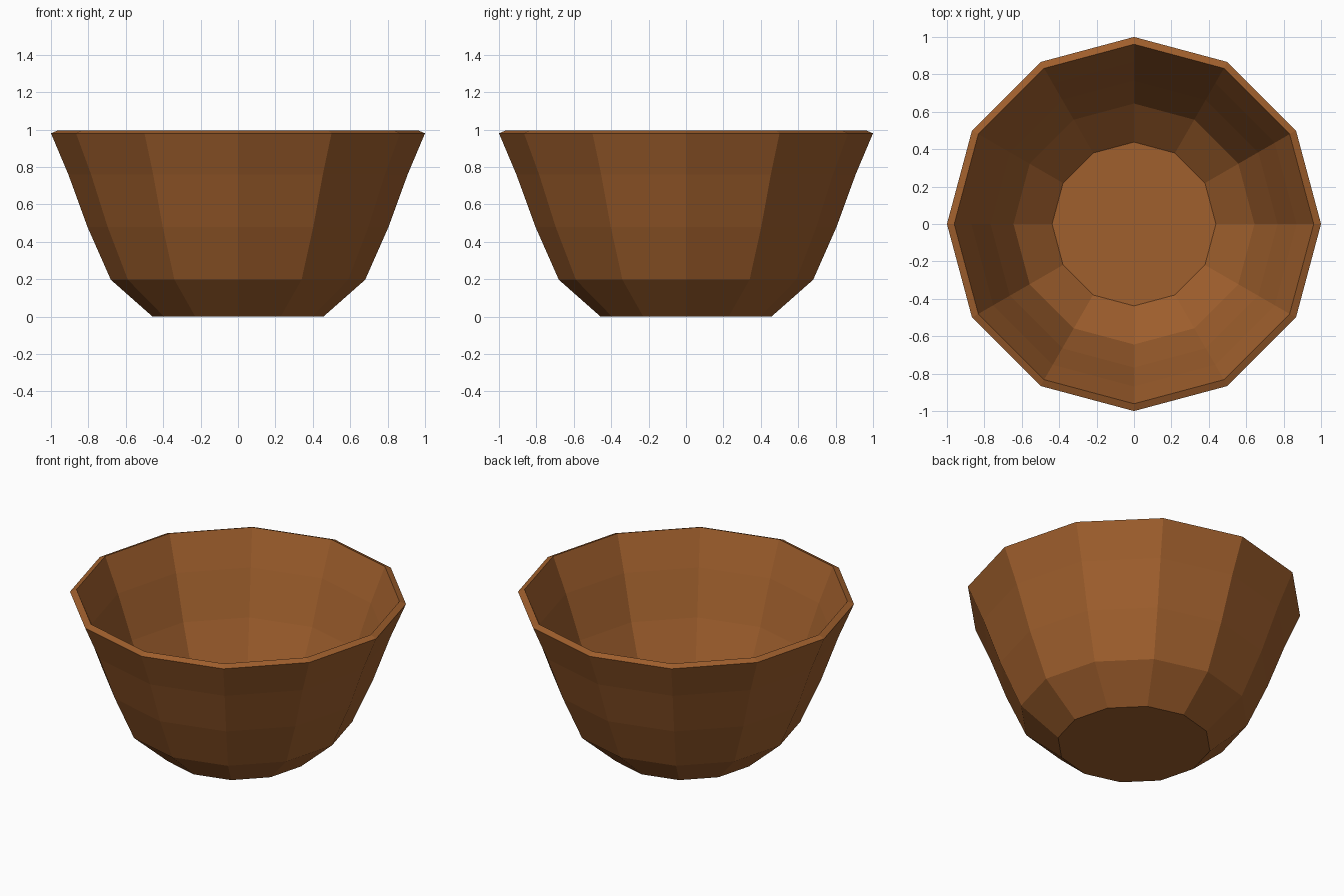
import bpy, bmesh, math

if "Cube" in bpy.data.objects:
    bpy.data.objects.remove(bpy.data.objects["Cube"])

SIDES = 12
# outer wall from base to rim, then inner wall back down to the floor (radius, z)
profile = [(0.457, 0.0), (0.68, 0.197), (0.805, 0.48), (0.907, 0.76), (1.0, 0.98),
           (0.961, 0.996), (0.869, 0.776), (0.767, 0.496), (0.644, 0.222), (0.438, 0.038)]

bm = bmesh.new()
rings = []
for r, z in profile:
    rings.append([bm.verts.new((r * math.cos(i * math.tau / SIDES),
                                r * math.sin(i * math.tau / SIDES), z))
                  for i in range(SIDES)])

# faceted walls and rim
for a, b in zip(rings, rings[1:]):
    for i in range(SIDES):
        j = (i + 1) % SIDES
        bm.faces.new((a[i], a[j], b[j], b[i]))

# flat underside and inner floor
bm.faces.new(rings[0][::-1])
bm.faces.new(rings[-1])
bmesh.ops.recalc_face_normals(bm, faces=bm.faces)

mesh = bpy.data.meshes.new("bowl")
bm.to_mesh(mesh)
bm.free()
bowl = bpy.data.objects.new("bowl", mesh)
bpy.context.collection.objects.link(bowl)

# brown wood
wood = bpy.data.materials.new("brown_wood")
wood.diffuse_color = (0.35, 0.115, 0.026, 1)
wood.use_nodes = True
wood.node_tree.nodes["Principled BSDF"].inputs["Base Color"].default_value = wood.diffuse_color
mesh.materials.append(wood)
